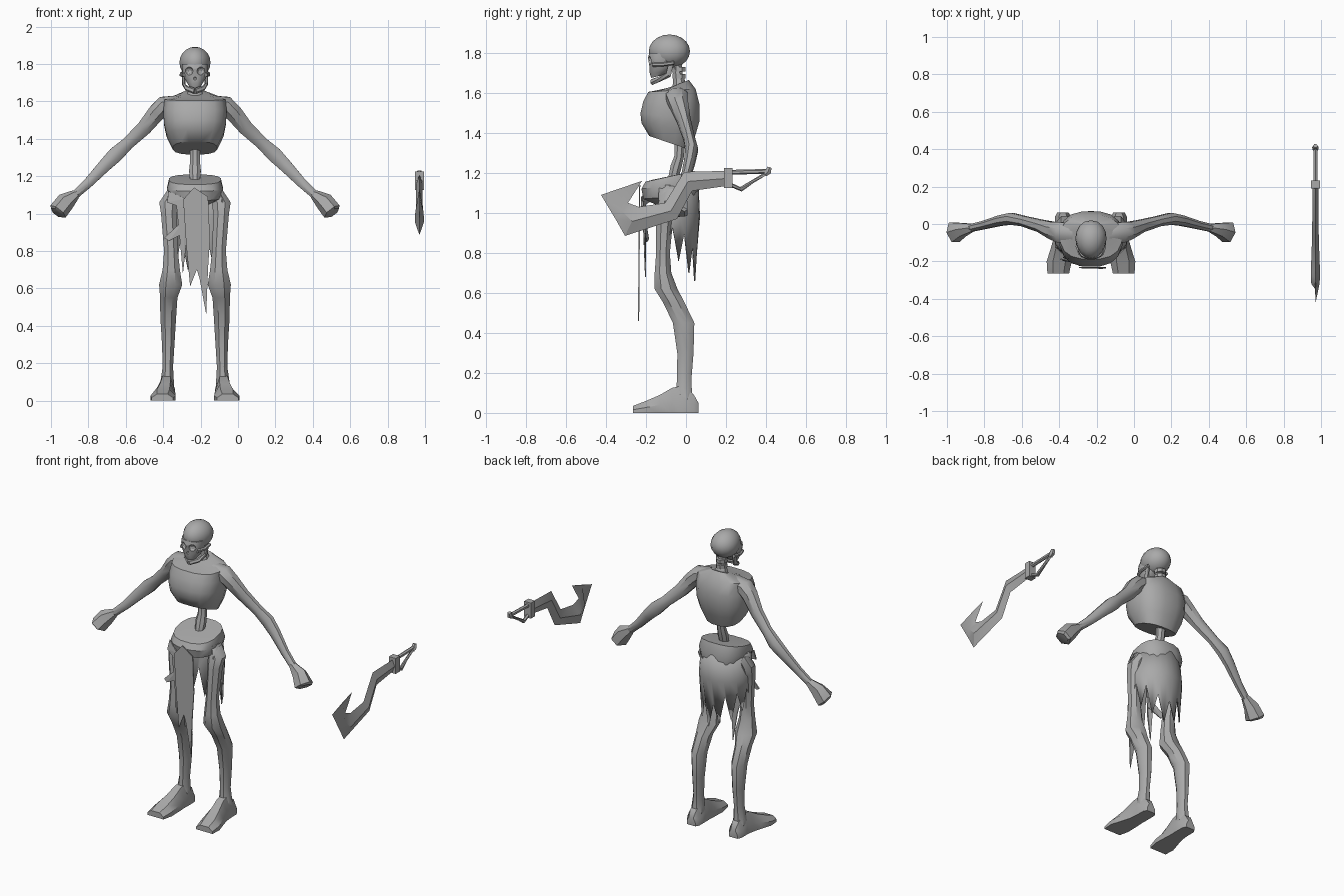
import bpy, bmesh, math
from mathutils import Vector

CX = -0.23  # body centre line
bone = bpy.data.materials.new("bone_grey")
bone.diffuse_color = (0.4, 0.4, 0.4, 1)


def finish(name, bm, smooth=40):
    bmesh.ops.recalc_face_normals(bm, faces=bm.faces)
    me = bpy.data.meshes.new(name)
    bm.to_mesh(me)
    bm.free()
    me.materials.append(bone)
    ob = bpy.data.objects.new(name, me)
    bpy.context.collection.objects.link(ob)
    if smooth:
        bpy.ops.object.select_all(action='DESELECT')
        ob.select_set(True)
        bpy.context.view_layer.objects.active = ob
        bpy.ops.object.shade_smooth_by_angle(angle=math.radians(smooth))
    return ob


def skin(name, rings, smooth=40):
    """Bridge equal-length point rings and cap both ends."""
    bm = bmesh.new()
    vs = [[bm.verts.new(p) for p in r] for r in rings]
    n = len(vs[0])
    for a, b in zip(vs, vs[1:]):
        for i in range(n):
            bm.faces.new((a[i], a[(i + 1) % n], b[(i + 1) % n], b[i]))
    bm.faces.new(vs[0])
    bm.faces.new(vs[-1])
    return finish(name, bm, smooth)


def circle(n, power=1.0):
    out = []
    for i in range(n):
        a = 2 * math.pi * (i + 0.5) / n
        c, s = math.cos(a), math.sin(a)
        out.append((math.copysign(abs(c) ** power, c), math.copysign(abs(s) ** power, s)))
    return out


def tube(name, path, n=8, smooth=40):
    """path: (x, y, z, radius along y, radius across)"""
    pts = [Vector(p[:3]) for p in path]
    rings = []
    for i, p in enumerate(path):
        t = (pts[min(i + 1, len(pts) - 1)] - pts[max(i - 1, 0)]).normalized()
        ref = Vector((0, 1, 0)) if abs(t.y) < 0.9 else Vector((1, 0, 0))
        u = (ref - t * ref.dot(t)).normalized()
        v = t.cross(u)
        rings.append([pts[i] + u * c * p[3] + v * s * p[4] for c, s in circle(n)])
    return skin(name, rings, smooth)


def torso(name, rows, n=16, power=0.8):
    """rows: (z front, z back, y front, y back, half width)"""
    rings = []
    for zf, zb, yf, yb, hw in rows:
        rings.append([(CX + c * hw, (yf + yb) / 2 + s * (yb - yf) / 2,
                       (zf + zb) / 2 + s * (zb - zf) / 2) for c, s in circle(n, power)])
    return skin(name, rings)


def plate(name, pts):
    bm = bmesh.new()
    bm.faces.new([bm.verts.new(p) for p in pts])
    bmesh.ops.triangulate(bm, faces=bm.faces)
    ob = finish(name, bm, 0)
    ob.modifiers.new("thickness", 'SOLIDIFY').thickness = 0.006
    return ob


# Rib cage and pelvis
torso("rib_cage", [(1.385, 1.315, -.185, .02, .12), (1.45, 1.39, -.225, .05, .155),
                   (1.50, 1.46, -.23, .07, .168), (1.56, 1.54, -.215, .07, .172),
                   (1.605, 1.62, -.19, .05, .165), (1.62, 1.665, -.10, .015, .06)])
torso("pelvis_belt", [(1.04, 1.07, -.15, .01, .08), (1.07, 1.09, -.215, .06, .135),
                      (1.12, 1.15, -.225, .065, .152), (1.155, 1.21, -.205, .045, .14),
                      (1.165, 1.205, -.17, .02, .11)])

# Spine and neck
tube("spine", [(CX, -.03, 1.36, .03, .03), (CX, -.035, 1.28, .026, .028),
               (CX, -.05, 1.23, .03, .034), (CX, -.07, 1.15, .026, .026)])
tube("neck", [(CX, -.03, 1.61, .045, .06), (CX, -.035, 1.66, .032, .036),
              (CX, -.04, 1.69, .026, .028), (CX, -.05, 1.75, .03, .03)])
for z in (1.685, 1.72):
    tube("neck_vertebra", [(CX, -.035, z - .012, .036, .034), (CX, -.035, z + .01, .036, .034)])

# Skull: cranium, face and jaw
bm = bmesh.new()
bmesh.ops.create_uvsphere(bm, u_segments=16, v_segments=10, radius=1)
for v in bm.verts:
    narrow = 1 + 0.1 * v.co.y
    v.co = (CX + v.co.x * .083 * narrow, -.083 + v.co.y * .103, 1.808 + v.co.z * .084)
cranium = finish("cranium", bm, 60)
face = torso("face_bone", [(1.675, 1.69, -.175, -.11, .032), (1.70, 1.705, -.183, -.09, .045),
                           (1.735, 1.735, -.185, -.06, .066), (1.775, 1.775, -.192, -.06, .07),
                           (1.80, 1.80, -.185, -.06, .07)], 12)
for s in (1, -1):
    tube("jaw", [(CX + s * .062, -.075, 1.745, .014, .009), (CX + s * .06, -.088, 1.69, .016, .009),
                 (CX + s * .042, -.135, 1.668, .014, .014), (CX, -.168, 1.655, .014, .016)], 6)
    tube("cheek_arch", [(CX + s * .055, -.165, 1.742, .012, .012),
                        (CX + s * .073, -.12, 1.742, .01, .01),
                        (CX + s * .07, -.06, 1.75, .01, .01)], 6)

# Eye socket and nose hollows
for dx, z, r in ((.034, 1.762, .024), (-.034, 1.762, .024), (0, 1.722, .012)):
    bm = bmesh.new()
    bmesh.ops.create_icosphere(bm, subdivisions=2, radius=r)
    bmesh.ops.translate(bm, vec=(CX + dx, -.19, z), verts=bm.verts)
    cutter = finish("hollow_cutter", bm, 0)
    cutter.hide_render = True
    cutter.hide_viewport = True
    for ob in (cranium, face):
        m = ob.modifiers.new("hollow", 'BOOLEAN')
        m.operation, m.object = 'DIFFERENCE', cutter

# Limbs, mirrored about the body centre
arm = [(.09, -.05, 1.60, .055, .035), (.165, -.045, 1.58, .06, .052), (.205, -.035, 1.54, .05, .05),
       (.27, -.01, 1.46, .036, .043), (.36, .015, 1.375, .03, .036), (.425, .028, 1.315, .034, .044),
       (.485, .018, 1.255, .03, .037), (.57, -.005, 1.165, .024, .028), (.645, -.022, 1.097, .022, .024)]
hand = [(.635, -.02, 1.105, .023, .025), (.69, -.03, 1.065, .042, .05),
        (.732, -.045, 1.012, .062, .052), (.738, -.048, 1.004, .05, .04)]
leg = [(.11, -.07, 1.12, .045, .05), (.14, -.085, 1.06, .055, .055), (.14, -.105, 1.0, .045, .048),
       (.128, -.115, .8, .04, .037), (.127, -.115, .70, .05, .045), (.13, -.10, .62, .067, .062),
       (.14, -.06, .55, .05, .058), (.143, -.012, .45, .046, .058), (.143, -.003, .3, .036, .044),
       (.145, -.008, .18, .03, .039), (.148, -.01, .12, .037, .042), (.15, -.01, .06, .042, .05)]
foot = [(.062, .15, .03, .05), (.04, .15, .042, .09), (-.02, .15, .043, .135), (-.07, .153, .045, .125),
        (-.13, .16, .055, .09), (-.20, .17, .067, .06), (-.265, .175, .058, .035)]
for s, side in ((1, "left"), (-1, "right")):
    tube(side + "_arm", [(CX + s * p[0],) + p[1:] for p in arm])
    tube(side + "_hand", [(CX + s * p[0],) + p[1:] for p in hand], 6)
    skin(side + "_leg", [[(CX + s * x + c * rx, y + k * ry, z) for c, k in circle(8)]
                         for x, y, z, rx, ry in leg])
    skin(side + "_foot", [[(CX + s * x + a * w, y, h * b) for a, b in
                           ((-1, 0), (1, 0), (1, .45), (.5, 1), (-.5, 1), (-1, .45))]
                          for y, x, w, h in foot], 35)

# Ragged back skirt
hems = [1.0, .84, .93, .76, .90, .70, .84, .66, .82, .70, .88, .72, .9, .78, .92, .84, 1.0]
bm = bmesh.new()
cols = []
for i, hem in enumerate(hems):
    a = math.radians(-20 + 220 * i / (len(hems) - 1))
    c, s = math.cos(a), math.sin(a)
    col = []
    for z, rx, ry in ((1.14, .15, .148), (.98, .165, .155), (hem, .16, .135)):
        col.append(bm.verts.new((CX + c * rx, -.085 + s * ry, z if z > hem else hem - .001)))
    cols.append(col)
for a, b in zip(cols, cols[1:]):
    for j in (0, 1):
        bm.faces.new((a[j], b[j], b[j + 1], a[j + 1]))
skirt = finish("back_skirt", bm, 30)
skirt.modifiers.new("thickness", 'SOLIDIFY').thickness = 0.006

# Front loincloth and sash tails
front = [(-.293, 1.075), (-.235, 1.14), (-.16, 1.09), (-.15, .86), (-.16, .71), (-.17, .46),
         (-.205, .65), (-.22, .70), (-.256, .61), (-.277, .835)]
plate("front_cloth", [(x, -.235 - .008 * (1.1 - z), z) for x, z in front])
plate("sash_tail", [(-.37, -.17, 1.12), (-.28, -.225, 1.08), (-.29, -.225, 1.03), (-.38, -.18, 1.06)])
plate("hanging_strip", [(-.33, -.205, 1.05), (-.28, -.22, 1.06), (-.275, -.21, .85), (-.295, -.205, .68),
                        (-.31, -.205, .85)])
plate("side_scrap", [(-.395, -.19, .87), (-.37, -.20, .855), (-.28, -.21, .90), (-.28, -.21, .97),
                     (-.33, -.20, .93)])

# Hooked blade: diamond sections from guard to tip (upper y, z, lower y, z, half thickness)
blade = [(.205, 1.21, .205, 1.135, .016), (-.01, 1.205, .03, 1.11, .017), (-.105, 1.05, -.045, .97, .018),
         (-.235, 1.03, -.305, .885, .025), (-.29, 1.05, -.35, .965, .022), (-.22, 1.16, -.425, 1.09, .002)]
SX = 0.97
skin("sword_blade", [[(SX, a, b), (SX + t, (a + c) / 2, (b + d) / 2), (SX, c, d),
                      (SX - t, (a + c) / 2, (b + d) / 2)] for a, b, c, d, t in blade], 20)
# Guard, grip, knuckle bow and pommel
skin("sword_guard", [[(SX + a * .024, y, 1.175 + b * .05) for a, b in ((-1, -1), (1, -1), (1, 1), (-1, 1))]
                     for y in (.19, .232)], 0)
tube("sword_grip", [(SX, .22, 1.203, .012, .012), (SX, .41, 1.208, .012, .012)], 6)
tube("knuckle_bow", [(SX, .225, 1.14, .01, .01), (SX, .275, 1.118, .012, .012),
                     (SX, .405, 1.2, .009, .009)], 6)
tube("sword_pommel", [(SX, .395, 1.192, .012, .014), (SX, .41, 1.205, .018, .018),
                      (SX, .418, 1.228, .012, .012)], 6)
